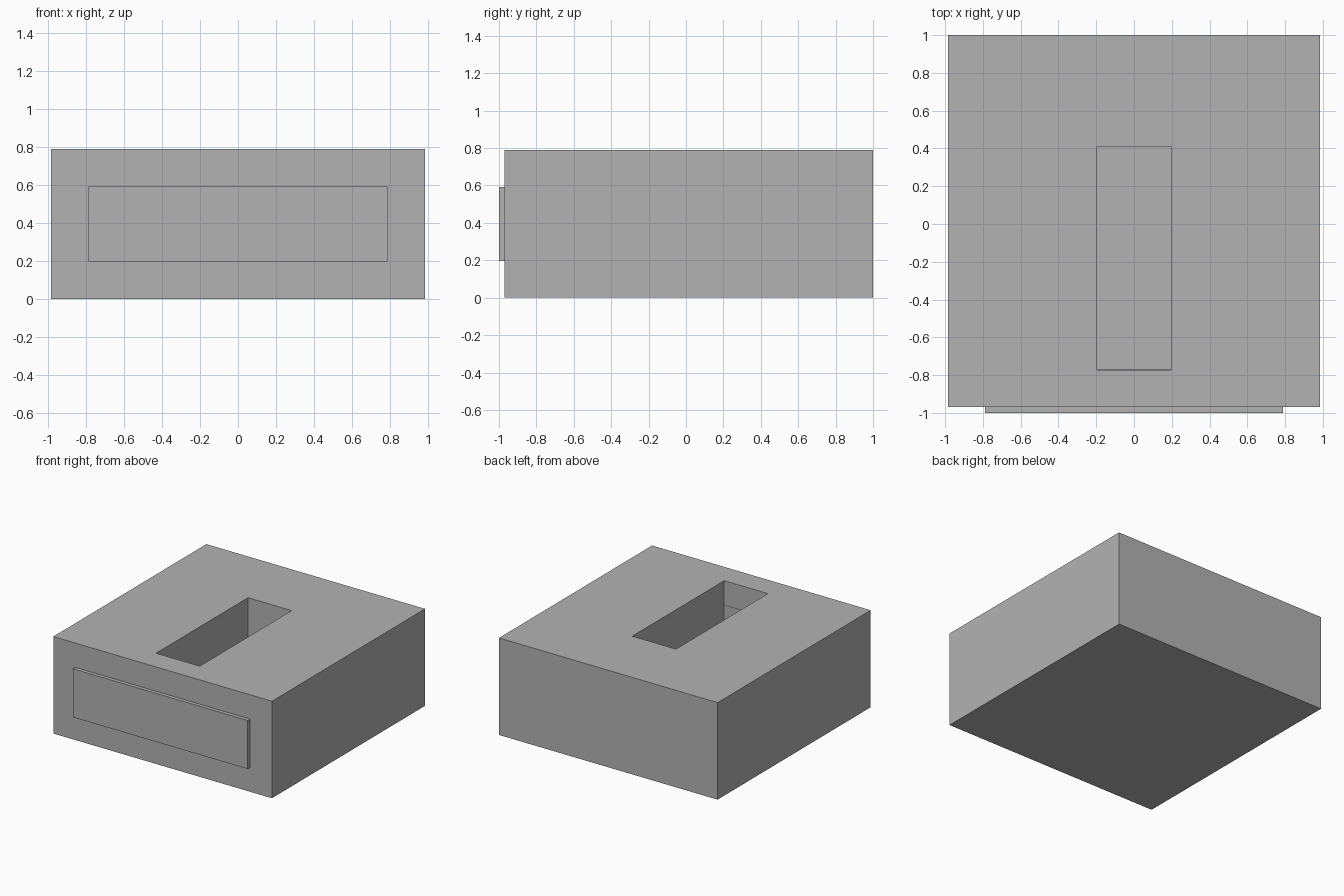
import bpy
import bmesh
from mathutils import Vector

default_cube = bpy.data.objects.get("Cube")
if default_cube:
    bpy.data.objects.remove(default_cube, do_unlink=True)

# One plain grey for the whole model
grey = bpy.data.materials.new("plain grey")
grey.use_nodes = True
colour = (0.45, 0.45, 0.45, 1)
grey.diffuse_color = colour
grey.node_tree.nodes["Principled BSDF"].inputs["Base Color"].default_value = colour


def box(name, low, high):
    """Make a box that spans two opposite corners."""
    low, high = Vector(low), Vector(high)
    bm = bmesh.new()
    bmesh.ops.create_cube(bm, size=1)
    bmesh.ops.scale(bm, vec=high - low, verts=bm.verts)
    bmesh.ops.translate(bm, vec=(low + high) / 2, verts=bm.verts)
    mesh = bpy.data.meshes.new(name)
    bm.to_mesh(mesh)
    bm.free()
    mesh.materials.append(grey)
    obj = bpy.data.objects.new(name, mesh)
    bpy.context.collection.objects.link(obj)
    return obj


# Main body with a deep rectangular slot in its top
body = box("body", (-0.985, -0.97, 0), (0.985, 1, 0.79))
cutter = box("slot_cutter", (-0.197, -0.773, 0.197), (0.197, 0.41, 1))
cut = body.modifiers.new("slot", "BOOLEAN")
cut.operation = "DIFFERENCE"
cut.solver = "EXACT"
cut.object = cutter
bpy.context.view_layer.objects.active = body
bpy.ops.object.modifier_apply(modifier=cut.name)
bpy.data.objects.remove(cutter, do_unlink=True)

# Raised front panel, set through the front wall to the slot
box("front_panel", (-0.788, -1, 0.197), (0.788, -0.771, 0.592))
